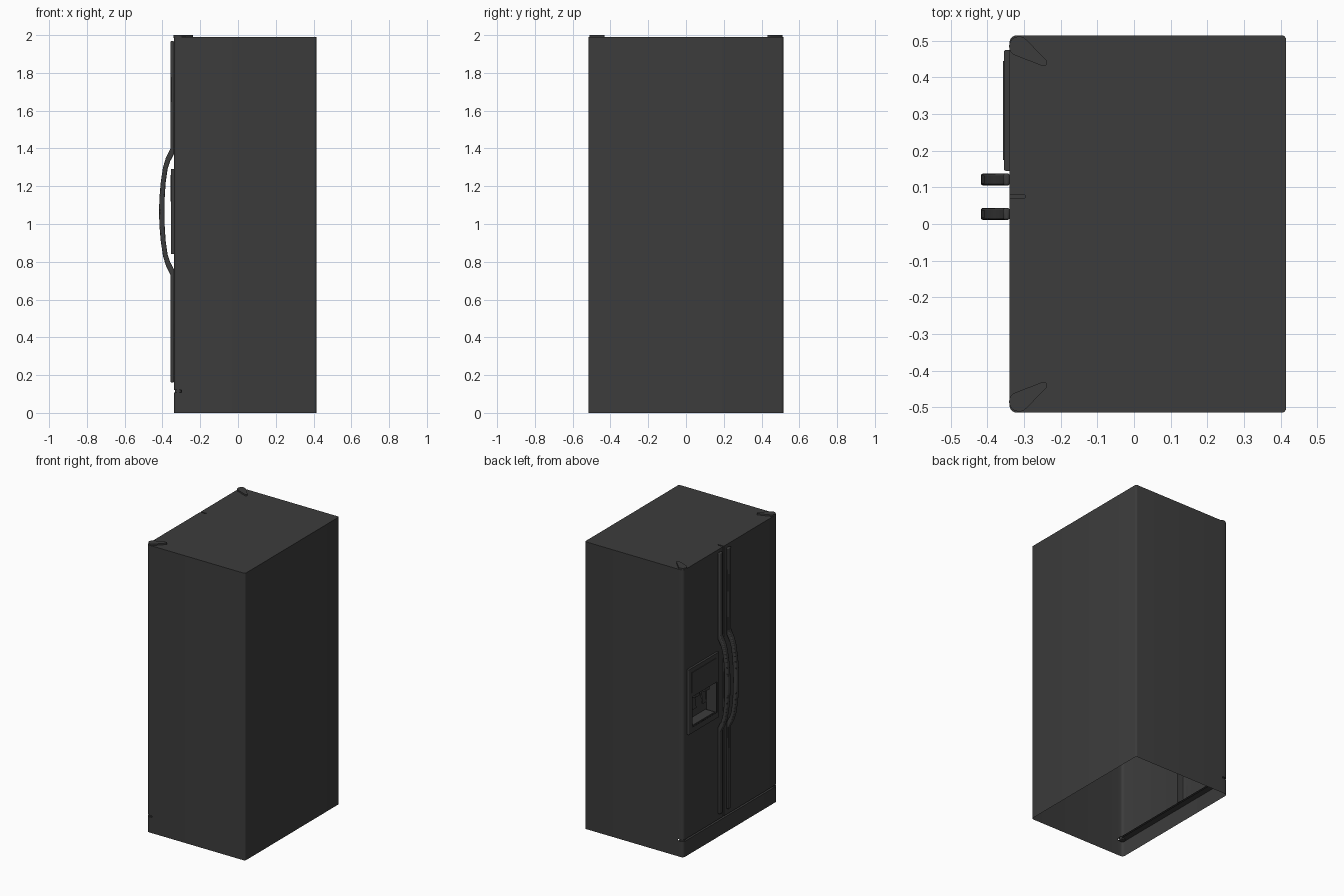
import bpy, bmesh, math
from mathutils import Vector

if "Cube" in bpy.data.objects:
    bpy.data.objects.remove(bpy.data.objects["Cube"])

mat = bpy.data.materials.new("dark_finish")
mat.diffuse_color = (0.045, 0.045, 0.045, 1)
mat.use_nodes = True
mat.node_tree.nodes["Principled BSDF"].inputs["Base Color"].default_value = mat.diffuse_color


def finish(bm, name):
    me = bpy.data.meshes.new(name)
    bm.to_mesh(me)
    bm.free()
    ob = bpy.data.objects.new(name, me)
    bpy.context.collection.objects.link(ob)
    me.materials.append(mat)
    bpy.ops.object.select_all(action='DESELECT')
    ob.select_set(True)
    bpy.context.view_layer.objects.active = ob
    bpy.ops.object.shade_smooth_by_angle(angle=math.radians(35))
    return ob


def shell(name, lo, hi, rounds=(), opened=(), hole=None):
    """Box with rounded vertical edges (x, y, radius), open sides, and a (y0, y1, z0, z1) hole along x."""
    bm = bmesh.new()
    bmesh.ops.create_cube(bm, size=1)
    for v in bm.verts:
        v.co = Vector([lo[i] if v.co[i] < 0 else hi[i] for i in range(3)])
    for x, y, r in rounds:
        es = [e for e in bm.edges
              if all(abs(v.co.x - x) < 1e-4 and abs(v.co.y - y) < 1e-4 for v in e.verts)]
        bmesh.ops.bevel(bm, geom=es, offset=r, segments=4, profile=0.5, affect='EDGES')
    bm.normal_update()
    drop = [f for f in bm.faces if any(f.normal.dot(Vector(d)) > 0.99 for d in opened)]
    bmesh.ops.delete(bm, geom=drop, context='FACES')
    if hole:
        for axis, val in zip((1, 1, 2, 2), hole):
            co, no = Vector(), Vector()
            co[axis], no[axis] = val, 1
            bmesh.ops.bisect_plane(bm, geom=bm.verts[:] + bm.edges[:] + bm.faces[:],
                                   plane_co=co, plane_no=no)
        inside = []
        for f in bm.faces:
            c = f.calc_center_median()
            if abs(f.normal.x) > 0.9 and hole[0] < c.y < hole[1] and hole[2] < c.z < hole[3]:
                inside.append(f)
        bmesh.ops.delete(bm, geom=inside, context='FACES')
    return finish(bm, name)


def prism(name, pts, vec, bevel=0.0):
    """Extrude a closed outline along a vector."""
    bm = bmesh.new()
    f = bm.faces.new([bm.verts.new(p) for p in pts])
    ext = bmesh.ops.extrude_face_region(bm, geom=[f])
    vs = [g for g in ext['geom'] if isinstance(g, bmesh.types.BMVert)]
    bmesh.ops.translate(bm, verts=vs, vec=vec)
    bmesh.ops.recalc_face_normals(bm, faces=bm.faces[:])
    ob = finish(bm, name)
    if bevel:
        m = ob.modifiers.new("soft_edges", 'BEVEL')
        m.width, m.segments, m.limit_method = bevel, 2, 'ANGLE'
        m.angle_limit = math.radians(60)
    return ob


BACK, FRONT, DOWN = (1, 0, 0), (-1, 0, 0), (0, 0, -1)
W, SPLIT = 0.515, 0.075
XF, XD, XB = -0.34, -0.298, 0.415

# cabinet: hollow, open at the front and underneath
shell("cabinet", (XD, -W, 0), (XB, W, 1.99),
      [(XB, -W, 0.012), (XB, W, 0.012)], [FRONT, DOWN])

# toe kick below the doors
shell("toe_kick", (XF, -W, 0), (XD, W, 0.108),
      [(XF, -W, 0.02), (XF, W, 0.02)], [BACK, DOWN])

# doors: hollow, open at the back; the freezer door has the dispenser opening
hole = (0.17, 0.435, 0.88, 1.09)
shell("fridge_door", (XF, -W, 0.12), (XD, SPLIT - 0.004, 1.99),
      [(XF, -W, 0.02), (XF, SPLIT - 0.004, 0.005)], [BACK])
shell("freezer_door", (XF, SPLIT + 0.004, 0.12), (XD, W, 1.99),
      [(XF, W, 0.02), (XF, SPLIT + 0.004, 0.005)], [BACK], hole)

# dispenser: raised surround, recess, control panel, tray and paddles
shell("dispenser_frame", (-0.355, 0.145, 0.84), (XF, 0.475, 1.29),
      [(-0.355, 0.145, 0.006), (-0.355, 0.475, 0.006)], [BACK], hole)
shell("dispenser_recess", (-0.354, hole[0], hole[2]), (-0.275, hole[1], hole[3]),
      opened=[FRONT])
shell("control_panel", (-0.358, 0.175, 1.12), (-0.354, 0.445, 1.26))
shell("drip_tray", (-0.35, hole[0] + 0.015, hole[2]), (-0.28, hole[1] - 0.015, hole[2] + 0.008))
for i, y in enumerate((0.245, 0.355)):
    shell(f"spout_{i}", (-0.335, y - 0.025, 1.055), (-0.285, y + 0.025, hole[3]))
    prism(f"paddle_{i}", [(-0.30, y - 0.02, 1.06), (-0.29, y - 0.02, 1.06),
                          (-0.305, y - 0.02, 0.965), (-0.315, y - 0.02, 0.965)], (0, 0.04, 0))

# handles: full-height strips that bow outwards in the middle
zc = 1.065
outer = [(-0.357, 0.905), (-0.357, 0.335), (-0.382, 0.285), (-0.397, 0.235),
         (-0.409, 0.155), (-0.416, 0.075), (-0.418, 0)]
inner = [(-0.389, 0), (-0.388, 0.075), (-0.383, 0.155), (-0.373, 0.225),
         (-0.360, 0.265), (-0.339, 0.305), (-0.339, 0.905)]
up = outer[::-1] + inner[::-1]
profile = ([(x, zc + d) for x, d in outer] + [(x, zc - d) for x, d in outer[-2::-1]]
           + [(x, zc - d) for x, d in inner[::-1]] + [(x, zc + d) for x, d in inner[1:]])
for name, y in (("freezer_handle", 0.105), ("fridge_handle", 0.011)):
    prism(name, [(x, y, z) for x, z in profile], (0, 0.033, 0), 0.006)


# hinges: teardrop caps on top, small pins under the doors
def teardrop(side, z):
    a, b = Vector((-0.314, 0.485)), Vector((-0.247, 0.441))
    ra, rb = 0.027, 0.010
    ang = math.atan2(b.y - a.y, b.x - a.x)
    tilt = math.acos((ra - rb) / (b - a).length)
    pts = []
    for c, r, s, e in ((a, ra, ang + tilt, ang + 2 * math.pi - tilt), (b, rb, ang - tilt, ang + tilt)):
        for i in range(13):
            t = s + (e - s) * i / 12
            pts.append((c.x + r * math.cos(t), side * (c.y + r * math.sin(t)), z))
    return pts


for side, tag in ((1, "freezer"), (-1, "fridge")):
    prism(f"{tag}_hinge_cap", teardrop(side, 1.985), (0, 0, 0.015))
    pin = [(-0.316 + 0.018 * math.cos(t * math.pi / 8),
            side * 0.49 + 0.018 * math.sin(t * math.pi / 8), 0.1) for t in range(16)]
    prism(f"{tag}_hinge_pin", pin, (0, 0, 0.025))
